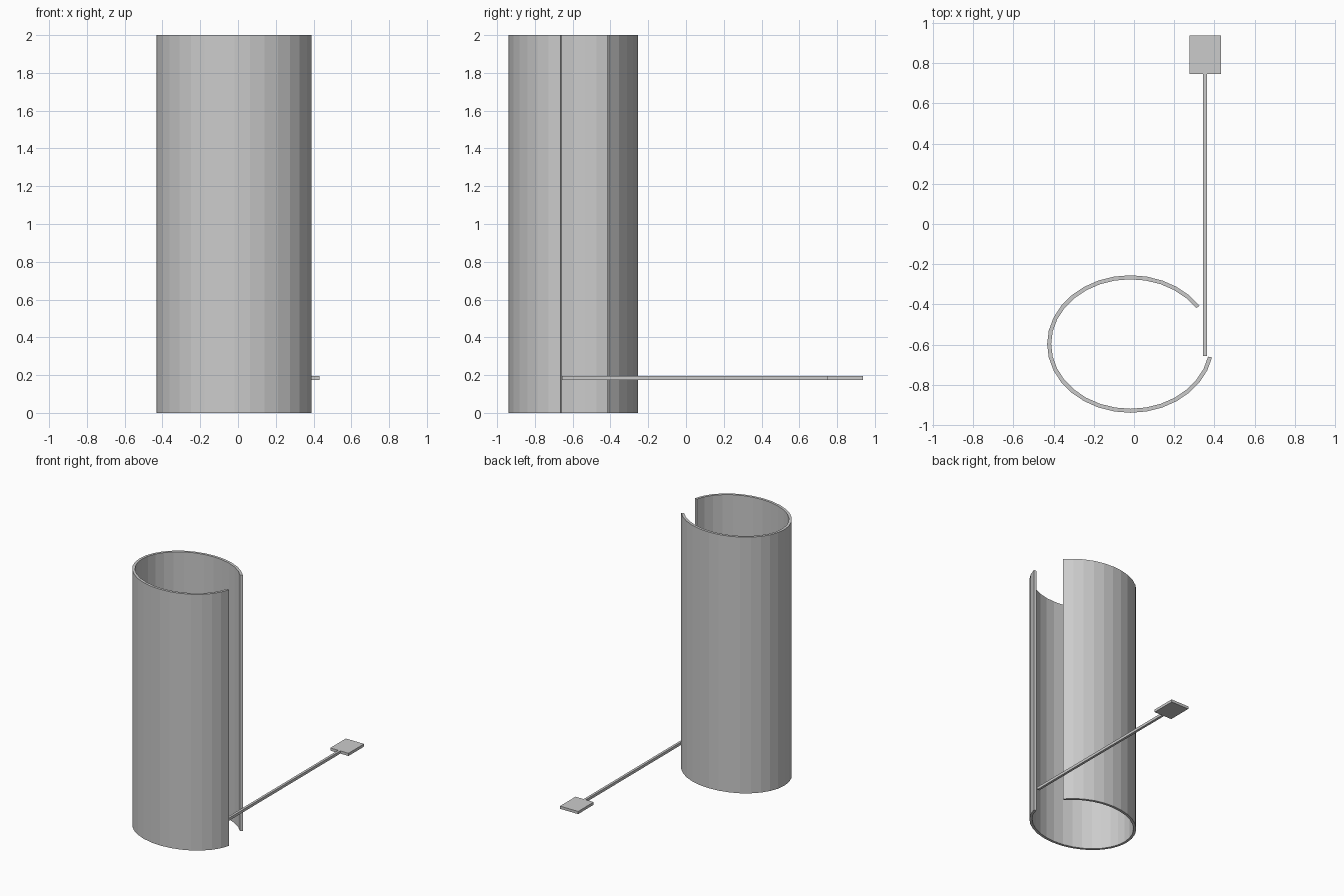
import bpy, bmesh
from math import cos, sin, pi

if "Cube" in bpy.data.objects:
    bpy.data.objects.remove(bpy.data.objects["Cube"])

HEIGHT = 2.0
CX, CY = -0.018, -0.597      # shell centre
RX, RY = 0.414, 0.342        # outer radii of the oval
WALL = 0.02
SIDES = 32                   # full oval; the slot leaves out four sides
FIRST, LAST = 3, 31


def finish(name, bm):
    bmesh.ops.recalc_face_normals(bm, faces=bm.faces)
    mesh = bpy.data.meshes.new(name)
    bm.to_mesh(mesh)
    bm.free()
    obj = bpy.data.objects.new(name, mesh)
    bpy.context.collection.objects.link(obj)
    return obj


def box(name, x0, x1, y0, y1, z0, z1):
    bm = bmesh.new()
    bmesh.ops.create_cube(bm, size=1)
    for v in bm.verts:
        v.co.x = x1 if v.co.x > 0 else x0
        v.co.y = y1 if v.co.y > 0 else y0
        v.co.z = z1 if v.co.z > 0 else z0
    return finish(name, bm)


# Slotted oval tube: a four-cornered wall section at each step, bridged
bm = bmesh.new()
sections = []
for i in range(FIRST, LAST + 1):
    a = 2 * pi * i / SIDES
    sections.append([
        bm.verts.new((CX + (RX - t) * cos(a), CY + (RY - t) * sin(a), z))
        for t, z in ((0, 0), (WALL, 0), (WALL, HEIGHT), (0, HEIGHT))])
for s, n in zip(sections, sections[1:]):
    for k in range(4):
        j = (k + 1) % 4
        bm.faces.new((s[k], s[j], n[j], n[k]))
bm.faces.new(sections[0])
bm.faces.new(sections[-1])
finish("slotted_tube", bm)

# Thin arm from the slot edge, ending in a flat pedal
box("pedal_arm", 0.343, 0.362, -0.657, 0.746, 0.175, 0.196)
box("pedal_plate", 0.275, 0.432, 0.746, 0.938, 0.175, 0.196)
